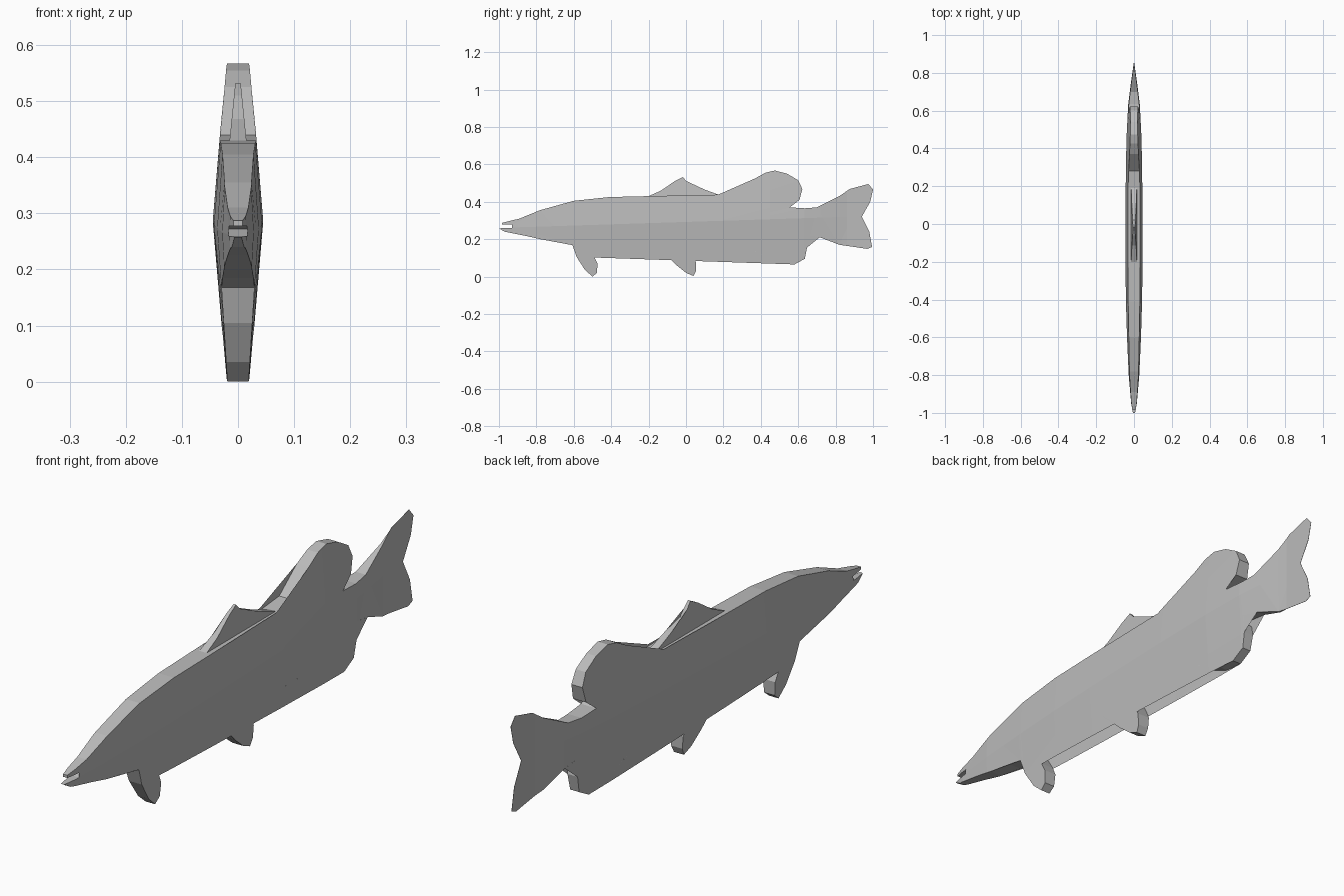
import bpy, bmesh
from mathutils import Vector

if "Cube" in bpy.data.objects:
    bpy.data.objects.remove(bpy.data.objects["Cube"])

grey = bpy.data.materials.new("plain grey")
grey.diffuse_color = (0.5, 0.5, 0.5, 1)
grey.use_nodes = True
grey.node_tree.nodes["Principled BSDF"].inputs["Base Color"].default_value = grey.diffuse_color

# half thickness along the length, widest at the flank ridge
STATIONS = [(-1, .006), (-.95, .015), (-.8, .028), (-.6, .037), (-.4, .043), (-.2, .045),
            (.2, .044), (.45, .04), (.63, .031), (.72, .02), (.86, .0004), (1.01, .0004)]


def ridge(y):
    return .26 + (y + 1) * .032


def body_width(y, z):
    a = STATIONS[-1][1]
    for (y0, a0), (y1, a1) in zip(STATIONS, STATIONS[1:]):
        if y <= y1:
            a = a0 + (a1 - a0) * max(0, (y - y0) / (y1 - y0))
            break
    return max(.0004, a * (1 - 1.9 * abs(z - ridge(y))))


def slab(name, outline, width, cuts=()):
    """Fill a side profile, cut it along given planes and thicken it both ways."""
    flat = bmesh.new()
    flat.faces.new([flat.verts.new((0, y, z)) for y, z in outline])
    bmesh.ops.triangulate(flat, faces=flat.faces[:])
    for co, no in cuts:
        bmesh.ops.bisect_plane(flat, geom=flat.verts[:] + flat.edges[:] + flat.faces[:],
                               dist=1e-5, plane_co=co, plane_no=no)
    flat.verts.index_update()
    bm = bmesh.new()
    sides = []
    for s in (1, -1):
        vs = [bm.verts.new((s * width(v.co.y, v.co.z), v.co.y, v.co.z)) for v in flat.verts]
        sides.append(vs)
        for f in flat.faces:
            bm.faces.new([vs[v.index] for v in f.verts])
    for e in flat.edges:
        if e.is_boundary:
            a, b = (v.index for v in e.verts)
            bm.faces.new((sides[0][a], sides[0][b], sides[1][b], sides[1][a]))
    bmesh.ops.recalc_face_normals(bm, faces=bm.faces[:])
    mesh = bpy.data.meshes.new(name)
    bm.to_mesh(mesh)
    bm.free()
    flat.free()
    mesh.materials.append(grey)
    ob = bpy.data.objects.new(name, mesh)
    bpy.context.collection.objects.link(ob)
    return ob


# body with mouth, rear fins, tail and paired lower fins
outline = [
    # upper jaw and back
    (-.895, .272), (-.93, .277), (-.985, .277), (-.985, .287), (-.89, .31), (-.78, .355), (-.6, .405),
    (-.41, .425), (-.2, .43), (.19, .43), (.28, .44),
    # rear back fin
    (.37, .525), (.425, .555), (.475, .567), (.54, .55), (.6, .515), (.622, .468), (.607, .41),
    (.515, .388), (.555, .37), (.635, .365), (.7, .37),
    # tail
    (.82, .43), (.875, .468), (.975, .495), (1, .465), (.985, .4), (.94, .32), (.98, .24),
    (.995, .158), (.97, .148), (.82, .17), (.715, .21), (.635, .227),
    # rear belly fin
    (.555, .222), (.635, .2), (.647, .155), (.635, .095), (.58, .065), (.5, .075), (.39, .125),
    (.33, .152), (.01, .155),
    # middle belly fin
    (.035, .11), (.053, .075), (.053, .03), (.04, .003), (0, .02), (-.05, .06), (-.1, .12), (-.15, .155),
    # front belly fin
    (-.525, .158), (-.49, .105), (-.473, .07), (-.476, .02), (-.5, 0), (-.54, .035), (-.585, .105),
    # throat and lower jaw
    (-.607, .168), (-.675, .185), (-.78, .2), (-.89, .225), (-.97, .24), (-1, .258), (-.93, .26),
]
cuts = [(Vector((0, -1, .26)), Vector((0, -.032, 1)))]
cuts += [(Vector((0, y, 0)), Vector((0, 1, 0))) for y, _ in STATIONS[1:-1]]
slab("fish_body", outline, body_width, cuts)

# thin middle back fin, sunk into the back
slab("back_fin", [(-.2, .415), (-.2, .43), (-.115, .468), (-.06, .51), (-.018, .532), (.003, .51),
                  (.02, .485), (.1, .465), (.19, .432), (.19, .415)],
     lambda y, z: .015 - (z - .43) * .1)

# small belly tabs
for i, y in enumerate((-.18, .25)):
    slab(f"belly_tab_{i + 1}", [(y - .04, .16), (y - .02, .143), (y + .015, .14), (y + .03, .16)],
         lambda y, z: .016)
